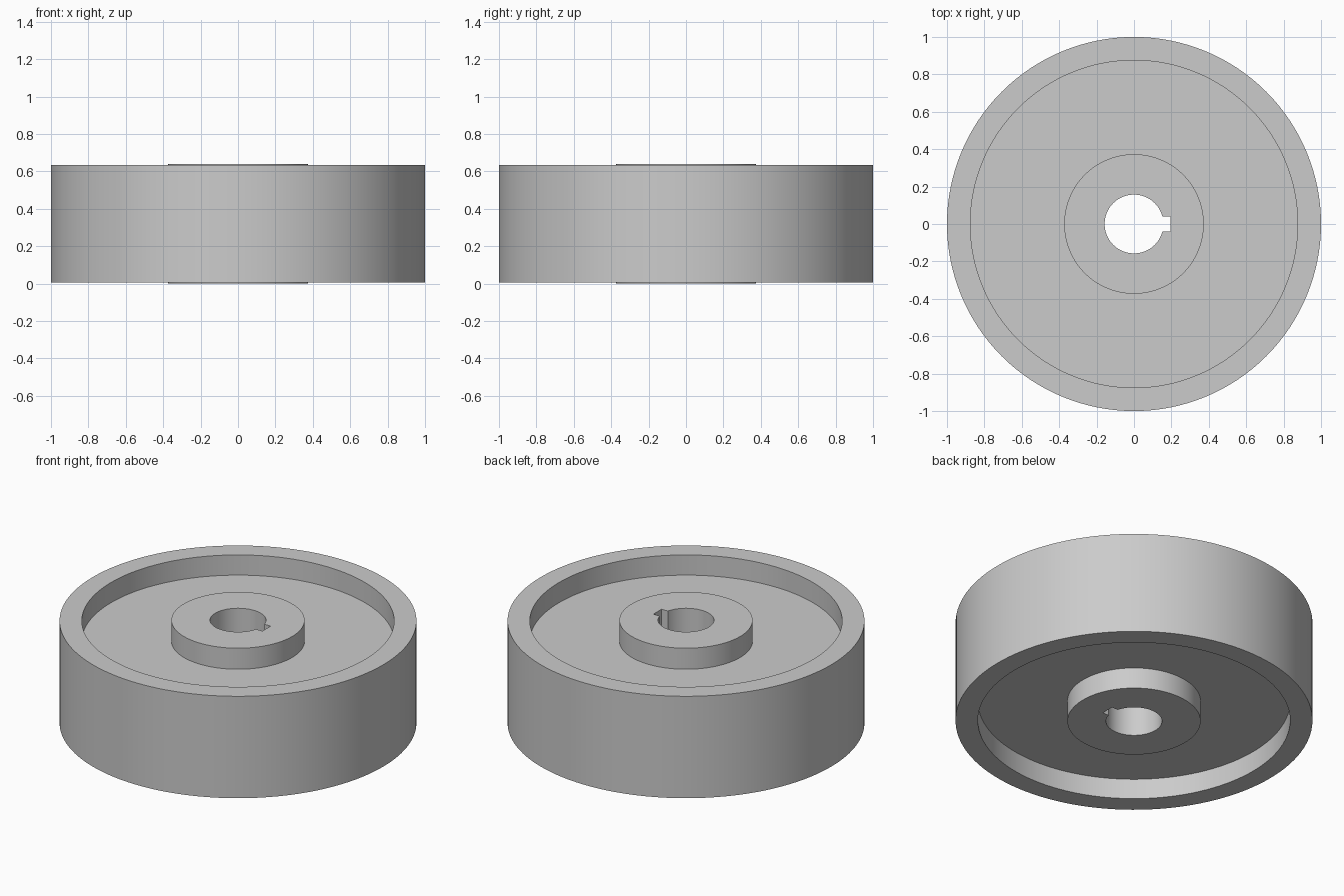
import bpy
import bmesh
from math import pi, radians
from mathutils import Vector

cube = bpy.data.objects.get("Cube")
if cube:
    bpy.data.objects.remove(cube, do_unlink=True)

HEIGHT = 0.64
RIM_EDGE = 0.005      # rim faces sit just inside the hub faces
WEB_FACE = 0.13
RIM_R, RECESS_R, HUB_R, BORE_R = 1.0, 0.875, 0.373, 0.157
KEY_X, KEY_HALF = 0.195, 0.04
SEGMENTS = 128

steel = bpy.data.materials.new("steel_grey")
steel.use_nodes = True
grey = (0.6, 0.6, 0.6, 1)
steel.diffuse_color = grey
steel.node_tree.nodes["Principled BSDF"].inputs["Base Color"].default_value = grey


def add_object(name, bm):
    bmesh.ops.recalc_face_normals(bm, faces=bm.faces[:])
    mesh = bpy.data.meshes.new(name)
    bm.to_mesh(mesh)
    bm.free()
    mesh.materials.append(steel)
    obj = bpy.data.objects.new(name, mesh)
    bpy.context.collection.objects.link(obj)
    return obj


def lathe(name, profile):
    """Revolve a closed (radius, z) profile about the z axis."""
    bm = bmesh.new()
    verts = [bm.verts.new((r, 0, z)) for r, z in profile]
    edges = [bm.edges.new((a, b)) for a, b in zip(verts, verts[1:] + verts[:1])]
    bmesh.ops.spin(bm, geom=verts + edges, cent=(0, 0, 0), axis=(0, 0, 1),
                   angle=2 * pi, steps=SEGMENTS, use_duplicate=False)
    bmesh.ops.remove_doubles(bm, verts=bm.verts[:], dist=1e-5)
    return add_object(name, bm)


# Wheel: hub, recessed web and rim, with the lower half mirrored to the upper
lower = [(BORE_R, 0), (HUB_R, 0), (HUB_R, WEB_FACE), (RECESS_R, WEB_FACE),
         (RECESS_R, RIM_EDGE), (RIM_R, RIM_EDGE)]
upper = [(r, HEIGHT - z) for r, z in reversed(lower)]
wheel = lathe("wheel", lower + upper)

# Keyway: a square slot through the bore on the left (+x) side
bm = bmesh.new()
bmesh.ops.create_cube(bm, size=1)
bmesh.ops.scale(bm, vec=(KEY_X, 2 * KEY_HALF, HEIGHT * 2), verts=bm.verts[:])
bmesh.ops.translate(bm, vec=Vector((KEY_X / 2, 0, HEIGHT / 2)), verts=bm.verts[:])
cutter = add_object("keyway_cutter", bm)
cutter.hide_render = True

slot = wheel.modifiers.new("keyway", 'BOOLEAN')
slot.operation = 'DIFFERENCE'
slot.solver = 'EXACT'
slot.object = cutter

bpy.ops.object.select_all(action='DESELECT')
wheel.select_set(True)
bpy.context.view_layer.objects.active = wheel
bpy.ops.object.modifier_apply(modifier=slot.name)
bpy.data.objects.remove(cutter, do_unlink=True)
bpy.ops.object.shade_smooth_by_angle(angle=radians(30))
